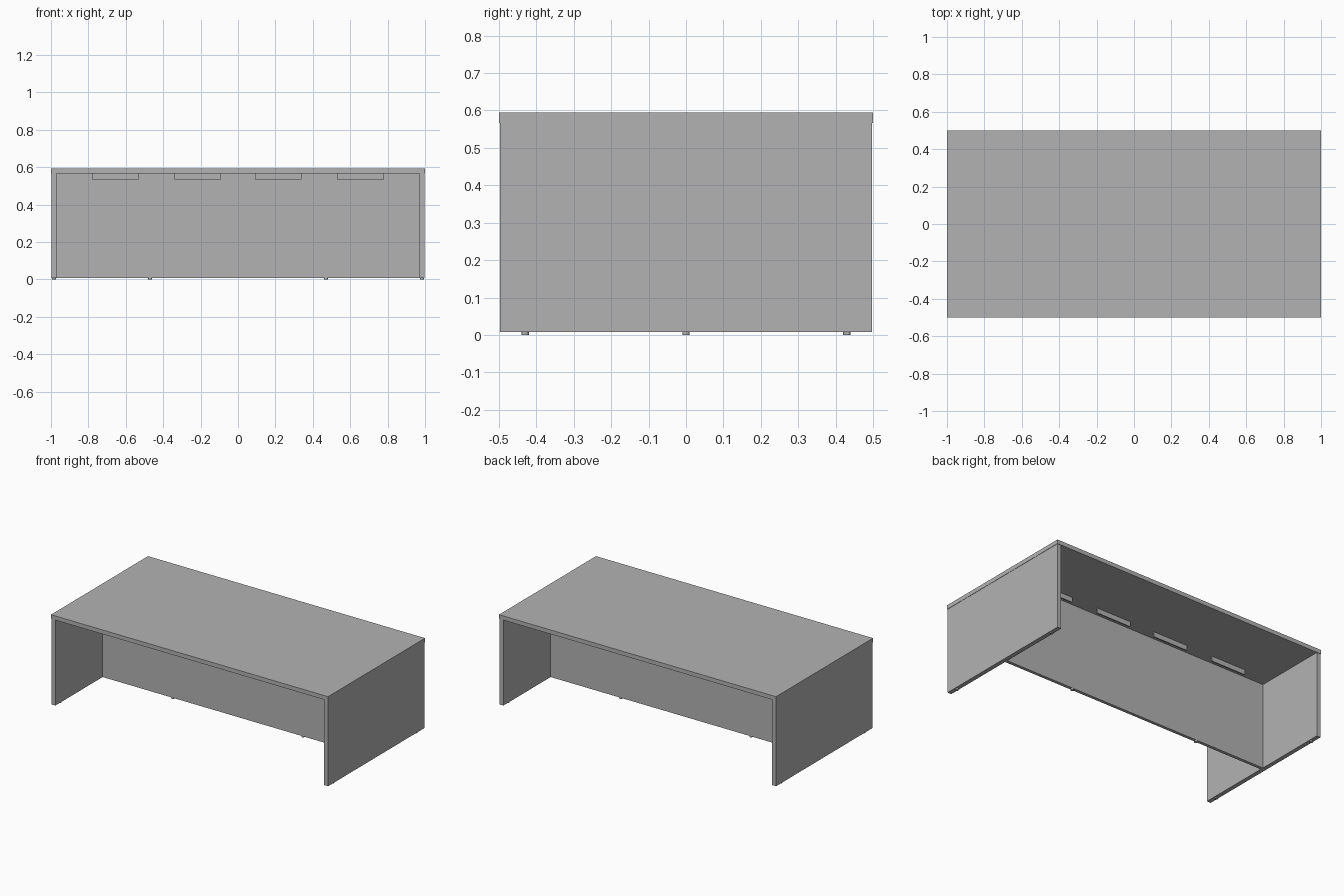
import bpy

cube = bpy.data.objects.get("Cube")
if cube:
    bpy.data.objects.remove(cube, do_unlink=True)


def material(name, rgb):
    m = bpy.data.materials.new(name)
    m.use_nodes = True
    m.diffuse_color = (*rgb, 1)
    m.node_tree.nodes["Principled BSDF"].inputs["Base Color"].default_value = (*rgb, 1)
    return m


grey = material("grey", (0.45, 0.45, 0.45))


def box(name, low, high):
    """Box between two opposite corners."""
    centre = [(a + b) / 2 for a, b in zip(low, high)]
    bpy.ops.mesh.primitive_cube_add(size=1, location=centre)
    o = bpy.context.object
    o.name = name
    o.scale = [b - a for a, b in zip(low, high)]
    bpy.ops.object.transform_apply(location=False, rotation=False, scale=True)
    o.data.materials.append(grey)
    return o


def foot(name, x, y):
    bpy.ops.mesh.primitive_cylinder_add(vertices=16, radius=0.01, depth=FLOOR_GAP,
                                        location=(x, y, FLOOR_GAP / 2))
    o = bpy.context.object
    o.name = name
    o.data.materials.append(grey)
    bpy.ops.object.shade_smooth_by_angle()


FLOOR_GAP = 0.008
UNDERSIDE = 0.567
INNER = 0.97

# Desktop and central modesty panel
box("desktop", (-1, -0.5, UNDERSIDE), (1, 0.5, 0.594))
box("modesty_panel", (-INNER, -0.01, FLOOR_GAP), (INNER, 0.01, UNDERSIDE))

# Side panels with their feet, and feet below the modesty panel
for side, label in ((1, "left"), (-1, "right")):
    xs = sorted((side * INNER, side * 0.998))
    box(f"{label}_side_panel", (xs[0], -0.497, FLOOR_GAP), (xs[1], 0.497, UNDERSIDE))
    for y, end in ((-0.43, "front"), (0.43, "back")):
        foot(f"{label}_{end}_foot", side * 0.984, y)
    foot(f"{label}_panel_foot", side * 0.47, 0)

# Thin hanging tabs under the desktop, on both sides of the modesty panel
for x in (-0.655, -0.215, 0.215, 0.655):
    for y in (-0.07, 0.07):
        box("underside_tab", (x - 0.125, y - 0.004, 0.535), (x + 0.125, y + 0.004, UNDERSIDE))
